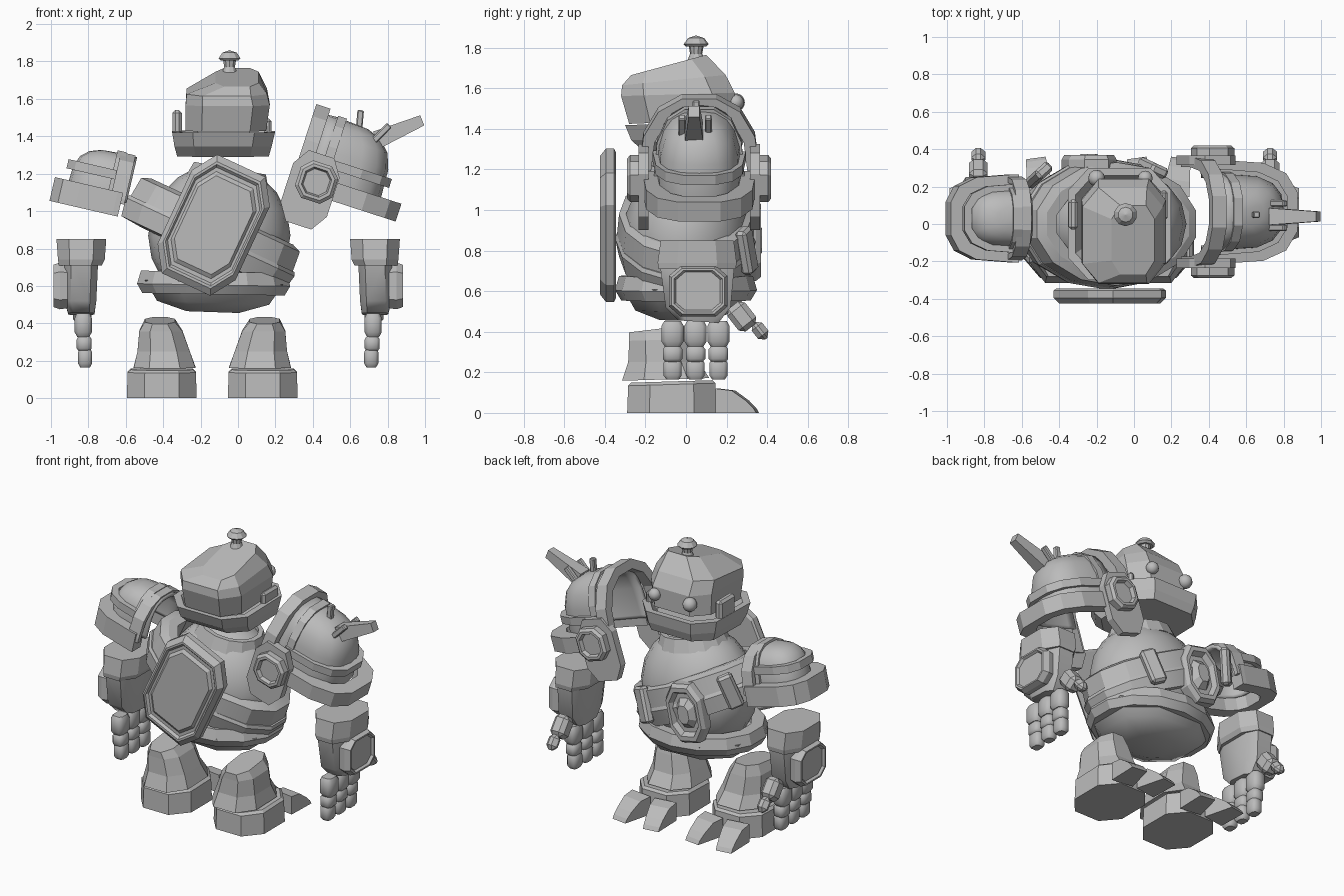
import bpy, bmesh
from math import sin, cos, pi, radians, copysign
from mathutils import Matrix, Vector

if "Cube" in bpy.data.objects:
    bpy.data.objects.remove(bpy.data.objects["Cube"])

grey = bpy.data.materials.new("plain_grey")
grey.use_nodes = True
grey.diffuse_color = (0.5, 0.5, 0.5, 1)
grey.node_tree.nodes["Principled BSDF"].inputs["Base Color"].default_value = (0.5, 0.5, 0.5, 1)


def place(x, y, z, turn=0, axis='Y'):
    return Matrix.Translation((x, y, z)) @ Matrix.Rotation(radians(turn), 4, axis)


def boxy(t, p):
    """Push a -1..1 value outward, making rounds squarer."""
    return copysign(abs(t) ** p, t)


def finish(name, bm, m=Matrix(), smooth=None):
    bmesh.ops.transform(bm, matrix=m, verts=bm.verts)
    bmesh.ops.recalc_face_normals(bm, faces=bm.faces)
    mesh = bpy.data.meshes.new(name)
    bm.to_mesh(mesh)
    bm.free()
    mesh.materials.append(grey)
    ob = bpy.data.objects.new(name, mesh)
    bpy.context.collection.objects.link(ob)
    if smooth:
        bpy.ops.object.select_all(action='DESELECT')
        ob.select_set(True)
        bpy.context.view_layer.objects.active = ob
        bpy.ops.object.shade_smooth_by_angle(angle=radians(smooth))
    return ob


def skin(name, sections, m=Matrix(), closed=False, smooth=None):
    """Join a row of equal cross-sections into one surface."""
    bm = bmesh.new()
    rows = [[bm.verts.new(p) for p in s] for s in sections]
    n = len(rows[0])
    for a, b in zip(rows, rows[1:] + rows[:1] if closed else rows[1:]):
        for i in range(n):
            bm.faces.new((a[i], a[(i + 1) % n], b[(i + 1) % n], b[i]))
    if not closed:
        bm.faces.new(rows[0])
        bm.faces.new(rows[-1])
    return finish(name, bm, m, smooth)


def oct_pts(w, h, c=0.5):
    return [(w * x, h * y) for x, y in ((1, -c), (1, c), (c, 1), (-c, 1),
                                        (-1, c), (-1, -c), (-c, -1), (c, -1))]


def loft(name, rings, m=Matrix(), c=0.5, smooth=None):
    """Rings are (x, y, z, half width, half depth, rise along y)."""
    return skin(name, [[(x + px, y + py, z + py * k) for px, py in oct_pts(w, d, c)]
                       for x, y, z, w, d, k in rings], m, smooth=smooth)


def plaque(name, w, h, steps, m, c=0.5):
    """Octagon plate whose steps are (scale, depth)."""
    return skin(name, [[(x * s, y * s, d) for x, y in oct_pts(w, h, c)] for s, d in steps], m)


def hoop(name, rx, ry, profile, m, n=14):
    """Oval ring with a closed profile of (outward, up) points."""
    angles = [2 * pi * (i + 0.5) / n for i in range(n)]
    return skin(name, [[((rx + r) * cos(a), (ry + r) * sin(a), z) for r, z in profile]
                       for a in angles], m, closed=True, smooth=20)


def arch(name, ru, rv, thick, w0, w1, m, order, leg=0.0, power=0.85, n=7):
    """Half hoop with straight legs; order maps (u, v, w) to x, y, z."""
    path = [(pi * i / n, 0) for i in range(n + 1)]
    if leg:
        path = [(0, -leg)] + path + [(pi, -leg)]
    secs = []
    for a, drop in path:
        cu, cv = boxy(cos(a), power), boxy(sin(a), power)
        sec = [((ru + t) * cu, (rv + t) * cv + drop, w)
               for t, w in ((0, w0), (thick, w0), (thick, w1), (0, w1))]
        secs.append([tuple(p[k] for k in order) for p in sec])
    return skin(name, secs, m)


def ball(name, centre, radii, u=16, v=10, turn=0, smooth=30):
    bm = bmesh.new()
    bmesh.ops.create_uvsphere(bm, u_segments=u, v_segments=v, radius=1)
    return finish(name, bm, place(*centre, turn) @ Matrix.Diagonal((*radii, 1)), smooth)


def block(name, size, m, bevel=0.015):
    bm = bmesh.new()
    bmesh.ops.create_cube(bm, size=1)
    bmesh.ops.scale(bm, vec=Vector(size), verts=bm.verts)
    bmesh.ops.bevel(bm, geom=bm.edges[:], offset=bevel, segments=1, affect='EDGES')
    return finish(name, bm, m)


FRONT, BACK = (Matrix.Rotation(radians(a), 4, 'X') for a in (90, -90))

# Torso, tilted belt and hip bowl
ball("torso", (-0.1, 0, 0.87), (0.38, 0.31, 0.385), turn=18)
tilt = place(-0.14, 0, 0.88, 25)
hoop("belt_upper", 0.45, 0.30, [(-0.08, 0), (0.04, 0), (0.03, 0.11), (-0.02, 0.13), (-0.08, 0.13)], tilt)
hoop("belt_lower", 0.45, 0.29, [(-0.09, -0.13), (0.04, -0.12), (0.06, -0.02), (0.05, 0.0), (-0.08, 0)], tilt)
loft("hip_bowl", [(0, 0, -0.14, 0.14, 0.13, 0), (0, 0, -0.09, 0.3, 0.25, 0), (0, 0, 0.02, 0.37, 0.31, 0)],
     place(-0.13, 0, 0.6, 2), smooth=50)
hoop("hip_rim", 0.37, 0.30, [(-0.05, -0.06), (0.02, -0.06), (0.05, -0.01), (0.03, 0.06), (-0.05, 0.06)],
     place(-0.13, 0, 0.615, 1))
hoop("neck_collar", 0.2, 0.18, [(-0.03, -0.04), (0.03, -0.04), (0.0, 0.04), (-0.03, 0.04)],
     place(-0.05, 0, 1.19, 10))

# Large plate on the front, medallion and strap loops on the back
plaque("front_plate", 0.23, 0.35, [(0.95, 0), (1, 0.01), (1, 0.05), (0.9, 0.08), (0.86, 0.08),
       (0.82, 0.065), (0.76, 0.065), (0.7, 0.08)], place(-0.13, -0.345, 0.925, 25) @ FRONT, 0.62)
plaque("back_medallion", 0.13, 0.19, [(1, 0), (1, 0.06), (0.9, 0.085), (0.75, 0.085), (0.65, 0.05),
       (0.5, 0.05), (0.3, 0.09)], place(-0.24, 0.285, 0.85, 12) @ BACK)
for x, y, z, yaw in ((-0.51, 0.26, 1.04, 42), (0.1, 0.3, 0.8, -25)):
    block("strap_loop", (0.1, 0.06, 0.23), place(x, y, z, yaw, 'Z') @ Matrix.Rotation(radians(22), 4, 'Y'))

# Head, eyes, jaw and knob
loft("head", [(-0.065, -0.02, 1.435, 0.215, 0.26, 0.04), (-0.055, -0.04, 1.57, 0.225, 0.28, 0.03),
              (-0.06, -0.06, 1.64, 0.215, 0.255, 0.1), (-0.005, -0.085, 1.715, 0.115, 0.185, 0.27)], c=0.6)
for x, r in ((-0.2, 0.045), (0.06, 0.04)):
    ball("eye", (x, 0.245, 1.53), (r, r, r), 12, 8)
loft("jaw", [(-0.08, 0.03, 1.295, 0.245, 0.24, 0.02), (-0.08, 0.01, 1.35, 0.26, 0.28, 0.02),
             (-0.077, 0, 1.425, 0.275, 0.3, 0.02), (-0.077, 0, 1.425, 0.235, 0.26, 0.02),
             (-0.077, 0, 1.37, 0.2, 0.22, 0.02)], c=0.6)
block("jaw_hinge_right", (0.05, 0.16, 0.13), place(-0.325, 0.05, 1.475))
block("jaw_hinge_left", (0.04, 0.16, 0.09), place(0.16, 0.1, 1.45))
hoop("knob_stem", 0.02, 0.02, [(-0.019, 0), (0.022, 0), (0.01, 0.03), (0.018, 0.075), (-0.019, 0.075)],
     place(-0.045, 0.05, 1.74), 10)
hoop("knob_cap", 0.03, 0.03, [(-0.029, 0), (0.02, 0), (0.032, 0.012), (0.01, 0.042), (-0.029, 0.055)],
     place(-0.045, 0.05, 1.805), 10)

# Shoulder pads: half dome, inner collar, ridge and flanges
YZ, FLAT = (2, 0, 1), (1, 0, 2)


def pad(side, m, length, width, height, collar, inner, flange, low, leg):
    bm = bmesh.new()
    bmesh.ops.create_uvsphere(bm, u_segments=16, v_segments=10, radius=1)
    for v in bm.verts:
        v.co = Vector([boxy(t, p) * r for t, p, r in zip(v.co, (0.6, 0.8, 0.6), (length, width, height))])
    for cut in ((-0.06, 0, 0), (0, 0, -0.02)):
        bmesh.ops.bisect_plane(bm, geom=bm.verts[:] + bm.edges[:] + bm.faces[:], plane_co=cut,
                               plane_no=Vector(cut), clear_outer=True)
    dome = finish(side + "_shoulder_dome", bm, m, 30)
    dome.modifiers.new("shell", 'SOLIDIFY').thickness = 0.025
    arch(side + "_shoulder_collar", width + 0.03, height - 0.02, collar, inner, inner + 0.08, m, YZ, leg)
    arch(side + "_shoulder_ridge", width - 0.01, height - 0.01, 0.025, 0.0, 0.05, m, YZ, power=0.75)
    arch(side + "_shoulder_rim", width - 0.02, length - 0.01, 0.04, 0.09, 0.14, m, FLAT, power=0.7)
    arch(side + "_shoulder_flange", width - 0.02, length + flange - 0.09, 0.09, low, 0.03, m, FLAT,
         0.03, 0.65)


left = place(0.42, 0.065, 1.155, 18)
pad("left", left, 0.355, 0.21, 0.365, 0.06, -0.13, 0.12, -0.07, 0.15)
for s, face in ((-1, FRONT), (1, BACK)):
    hub = left @ Matrix.Translation((0, s * 0.25, 0)) @ face
    plaque("left_shoulder_lobe", 0.13, 0.2, [(1, 0), (1, 0.05)],
           hub @ Matrix.Translation((-0.02, s * 0.05, 0)), 0.55)
    plaque("left_shoulder_boss", 0.105, 0.105, [(1, 0.03), (1, 0.09), (0.85, 0.105), (0.7, 0.105),
           (0.62, 0.08), (0.5, 0.08)], hub)
right = place(-0.65, 0.03, 1.075, 13) @ Matrix.Diagonal((-1, 1, 1, 1))
pad("right", right, 0.27, 0.165, 0.235, 0.03, -0.05, 0.08, -0.1, 0.03)

# Spikes on the left shoulder
skin("large_spike", [[(x + dz * -0.4, 0.04 + dy, z + dz) for dy, dz in
     ((-w, -w), (w, -w), (w, w), (-w, w))] for x, z, w in ((0.74, 1.38, 0.045), (0.985, 1.485, 0.027))])
for x, y, z, lean in ((0.65, 0.05, 1.47, 5), (0.76, -0.02, 1.41, 45), (0.76, 0.11, 1.41, 45)):
    block("small_spike", (0.035, 0.035, 0.14), place(x, y, z, lean), 0.006)

# Forearms and hands
for side, s in (("right", -1), ("left", 1)):
    arm = Matrix.Translation((-0.0525, 0, 0)) @ Matrix.Diagonal((s, 1, 1, 1))
    loft(side + "_cuff", [(0.79, 0.055, 0.71, 0.115, 0.19, 0), (0.785, 0.055, 0.74, 0.125, 0.195, 0),
                          (0.785, 0.055, 0.85, 0.133, 0.18, 0)], arm)
    loft(side + "_forearm", [(0.785, 0.06, 0.45, 0.07, 0.1, -0.06), (0.79, 0.06, 0.52, 0.085, 0.16, 0),
                             (0.785, 0.055, 0.74, 0.09, 0.185, 0)], arm, 0.6, 50)
    plaque(side + "_hand_guard", 0.125, 0.145, [(0.95, 0), (1, 0.04), (0.9, 0.075), (0.82, 0.075), (0.75, 0.06)],
           arm @ place(0.86, 0.06, 0.6, 90), 0.6)
    for y in (-0.066, 0.047, 0.16):
        for x, z, h, w in ((0.775, 0.39, 0.125, 0.092), (0.77, 0.29, 0.08, 0.08), (0.765, 0.215, 0.1, 0.075)):
            loft(side + "_finger", [(x, y, z - h / 2, w * 0.35, w * 0.42, 0), (x, y, z - h * 0.3, w / 2, w * 0.6, 0),
                                    (x, y, z + h * 0.3, w / 2, w * 0.6, 0), (x, y, z + h / 2, w * 0.38, w * 0.45, 0)],
                 arm, 0.6, 50)
    for y, z, size in ((0.275, 0.475, (0.1, 0.11, 0.14)), (0.365, 0.405, (0.075, 0.065, 0.1))):
        block(side + "_thumb", size, arm @ place(0.78, y, z, 38, 'X'), 0.025)

# Legs, feet and toes
for side, s in (("right", -1), ("left", 1)):
    leg = Matrix.Translation((-0.1375, 0, 0)) @ Matrix.Diagonal((s, 1, 1, 1))
    loft(side + "_foot", [(0.27, -0.07, 0, 0.187, 0.22, 0), (0.27, -0.07, 0.14, 0.182, 0.215, 0.03),
                          (0.27, -0.07, 0.155, 0.165, 0.2, 0.03)], leg, 0.5)
    loft(side + "_shin", [(0.255, -0.1, 0.165, 0.165, 0.215, 0.03), (0.26, -0.11, 0.25, 0.14, 0.175, 0),
                          (0.275, -0.12, 0.36, 0.115, 0.16, 0.03), (0.28, -0.13, 0.415, 0.08, 0.15, 0.12)], leg)
    for x, yaw in ((0.18, 8), (0.36, -8)):
        toe = [(0.0, 0.0), (0.2, 0.0), (0.185, 0.025), (0.15, 0.06), (0.08, 0.11), (0.0, 0.12)]
        skin(side + "_toe", [[(w * (1 - y * 1.5), y, z) for y, z in toe] for w in (-0.075, 0.075)],
             leg @ place(x, 0.155, 0, yaw, 'Z'))
